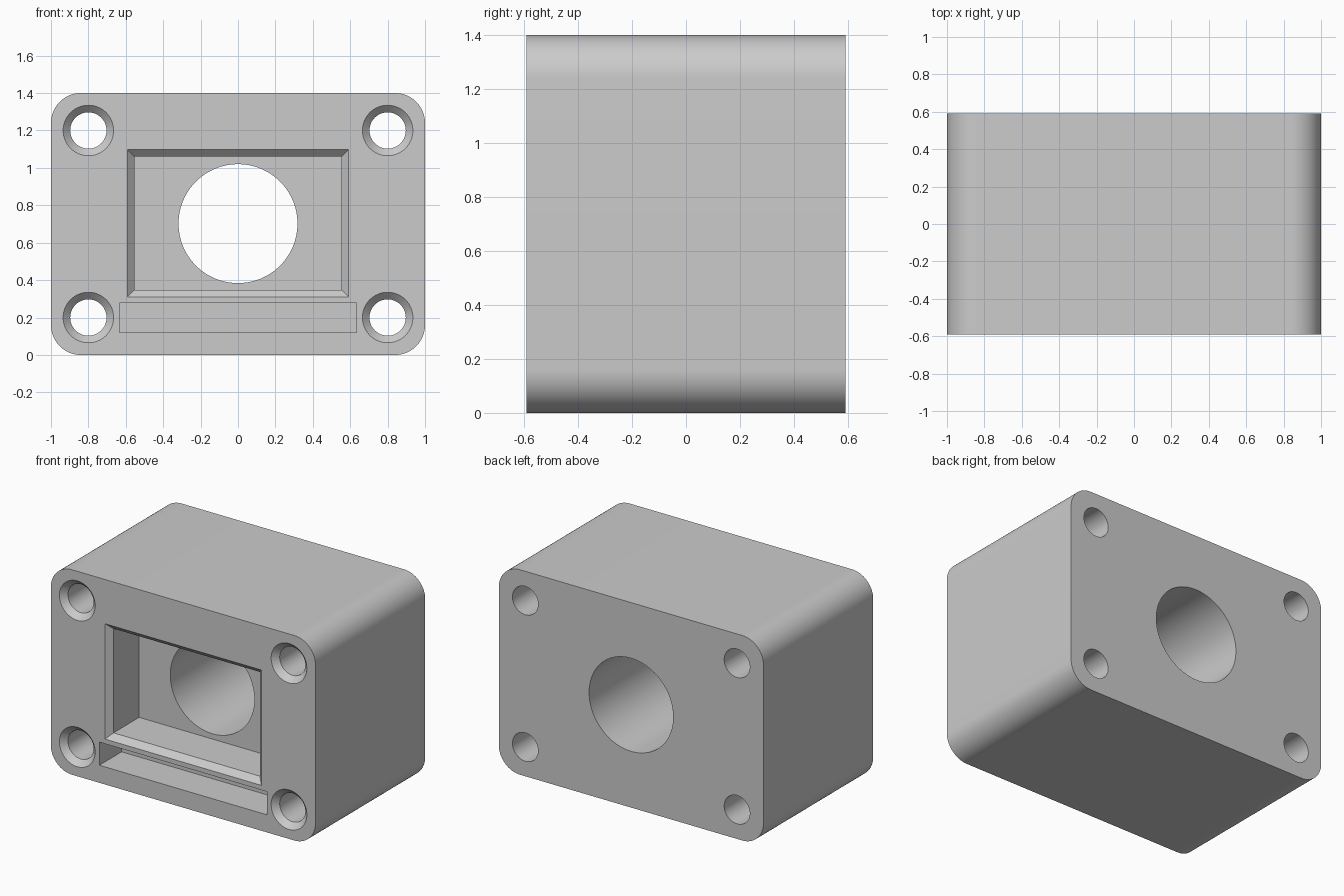
import bpy
import bmesh
from math import cos, sin, pi, radians

if "Cube" in bpy.data.objects:
    bpy.data.objects.remove(bpy.data.objects["Cube"], do_unlink=True)

WIDTH, HEIGHT, HALF_DEPTH = 2.0, 1.4, 0.592
FRONT, BACK = -HALF_DEPTH, HALF_DEPTH
MARGIN = 0.02  # how far the cutters reach out past the faces

grey = bpy.data.materials.new("plain grey")
grey.use_nodes = True
colour = (0.6, 0.6, 0.6, 1)
grey.diffuse_color = colour
grey.node_tree.nodes["Principled BSDF"].inputs["Base Color"].default_value = colour


def circle(x, z, r, n=64):
    return [(x + r * cos(2 * pi * i / n), z + r * sin(2 * pi * i / n)) for i in range(n)]


def rectangle(x, z0, z1):
    return [(-x, z0), (x, z0), (x, z1), (-x, z1)]


def rounded_rectangle(w, h, r, steps=16):
    points = []
    for k, (sx, sz) in enumerate([(1, 1), (-1, 1), (-1, -1), (1, -1)]):
        for i in range(steps + 1):
            a = (k + i / steps) * pi / 2
            points.append((sx * (w / 2 - r) + r * cos(a),
                           h / 2 + sz * (h / 2 - r) + r * sin(a)))
    return points


def loft(name, sections):
    """Closed solid through outlines of equal point count, each at its own y."""
    bm = bmesh.new()
    rings = [[bm.verts.new((x, y, z)) for x, z in outline] for y, outline in sections]
    n = len(rings[0])
    for a, b in zip(rings, rings[1:]):
        for i in range(n):
            j = (i + 1) % n
            bm.faces.new((a[i], a[j], b[j], b[i]))
    bm.faces.new(rings[0])
    bm.faces.new(rings[-1])
    bmesh.ops.recalc_face_normals(bm, faces=bm.faces)
    mesh = bpy.data.meshes.new(name)
    bm.to_mesh(mesh)
    bm.free()
    mesh.materials.append(grey)
    obj = bpy.data.objects.new(name, mesh)
    bpy.context.collection.objects.link(obj)
    return obj


# Block with rounded long edges
outline = rounded_rectangle(WIDTH, HEIGHT, 0.16)
body = loft("housing_block", [(FRONT, outline), (BACK, outline)])

# Central bore, right through
bore = circle(0, HEIGHT / 2 + 0.002, 0.318, 96)
cutters = [loft("bore_cutter", [(FRONT - MARGIN, bore), (BACK + MARGIN, bore)])]

# Front pocket with a chamfered rim
rim = 0.038
inner = rectangle(0.553, 0.348, 1.06)
grow = rim + MARGIN
outer = rectangle(0.553 + grow, 0.348 - grow, 1.06 + grow)
cutters.append(loft("pocket_cutter", [
    (FRONT - MARGIN, outer), (FRONT + rim, inner), (FRONT + 0.315, inner)]))

# Shallow slot below the pocket
slot = rectangle(0.633, 0.12, 0.278)
cutters.append(loft("slot_cutter", [(FRONT - MARGIN, slot), (FRONT + 0.24, slot)]))

# Four countersunk screw holes
for x in (-0.8, 0.8):
    for z in (0.2, 1.2):
        hole = circle(x, z, 0.097)
        cutters.append(loft("screw_hole_cutter", [
            (FRONT - MARGIN, circle(x, z, 0.135 + MARGIN)),
            (FRONT + 0.038, hole), (BACK + MARGIN, hole)]))

for cutter in cutters:
    cutter.hide_render = True
    cut = body.modifiers.new(cutter.name, "BOOLEAN")
    cut.operation = "DIFFERENCE"
    cut.solver = "EXACT"
    cut.object = cutter

# Apply the cuts, then remove the cutters
bpy.ops.object.select_all(action="DESELECT")
bpy.context.view_layer.objects.active = body
body.select_set(True)
for name in [m.name for m in body.modifiers]:
    bpy.ops.object.modifier_apply(modifier=name)
for cutter in cutters:
    bpy.data.objects.remove(cutter, do_unlink=True)

bpy.ops.object.shade_smooth_by_angle(angle=radians(25))
